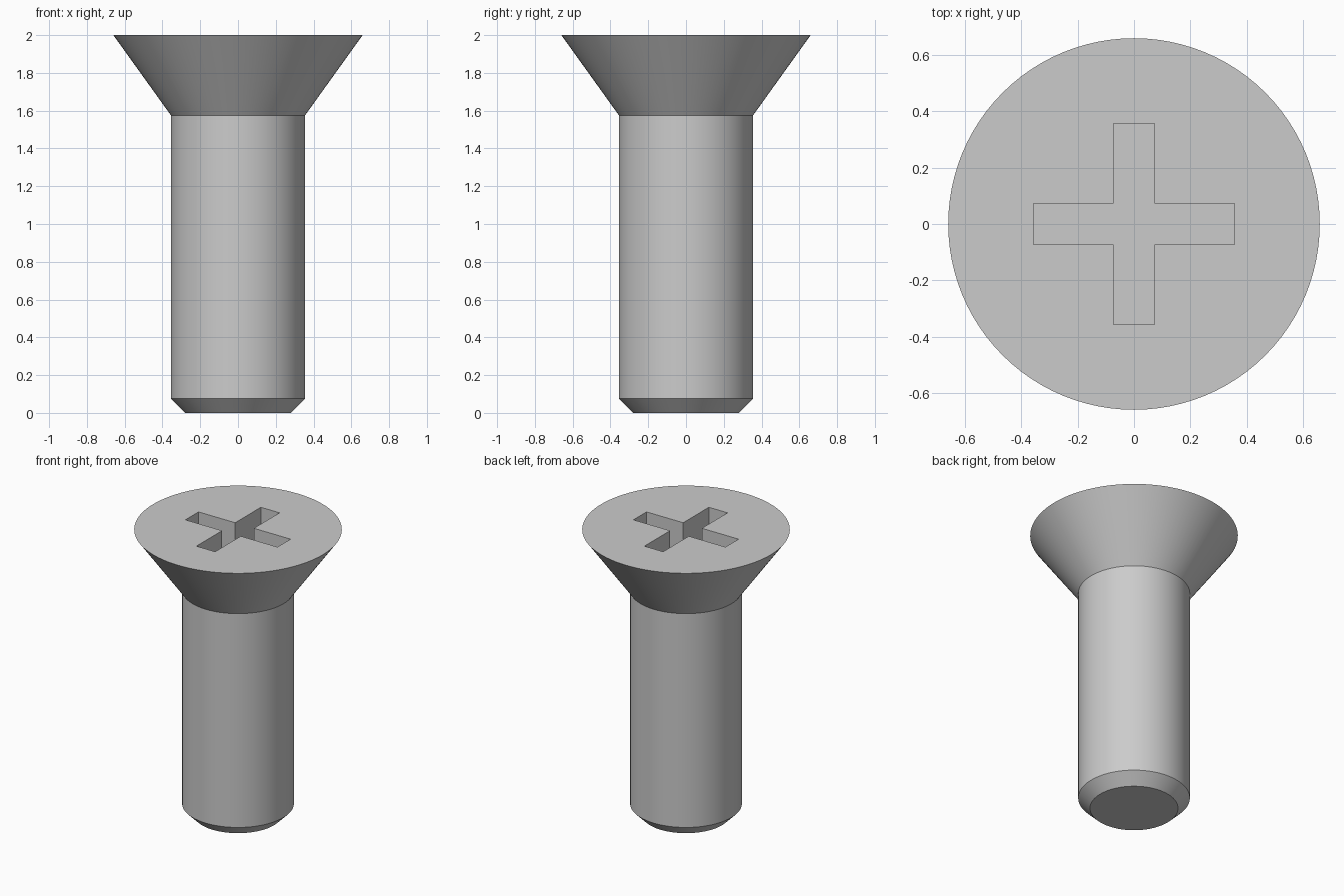
import bpy, bmesh, math

cube = bpy.data.objects.get("Cube")
if cube:
    bpy.data.objects.remove(cube, do_unlink=True)

SIDES = 96
HEAD_R, SHAFT_R, TIP_R = 0.66, 0.355, 0.28
TOP, NECK, CHAMFER = 2.0, 1.575, 0.075
SLOT_LEN, SLOT_HALF, SLOT_DEPTH = 0.357, 0.0725, 0.22

steel = bpy.data.materials.new("grey_steel")
steel.use_nodes = True
colour = (0.6, 0.6, 0.6, 1)
steel.diffuse_color = colour
steel.node_tree.nodes["Principled BSDF"].inputs["Base Color"].default_value = colour


def make_object(name, bm):
    bmesh.ops.recalc_face_normals(bm, faces=bm.faces)
    mesh = bpy.data.meshes.new(name)
    bm.to_mesh(mesh)
    bm.free()
    mesh.materials.append(steel)
    obj = bpy.data.objects.new(name, mesh)
    bpy.context.collection.objects.link(obj)
    return obj


# Screw body: rings joined from the chamfered tip up to the countersunk head
bm = bmesh.new()
rings = []
for r, z in [(TIP_R, 0), (SHAFT_R, CHAMFER), (SHAFT_R, NECK), (HEAD_R, TOP)]:
    angles = [math.tau * i / SIDES for i in range(SIDES)]
    rings.append([bm.verts.new((r * math.cos(a), r * math.sin(a), z)) for a in angles])
for low, high in zip(rings, rings[1:]):
    for i in range(SIDES):
        j = (i + 1) % SIDES
        bm.faces.new((low[i], low[j], high[j], high[i]))
bm.faces.new(rings[0])
bm.faces.new(rings[-1])
screw = make_object("countersunk_screw", bm)

# Cross-shaped cutter: one arm outline repeated by quarter turns, then extruded
bm = bmesh.new()
outline = []
for k in range(4):
    c, s = round(math.cos(k * math.pi / 2)), round(math.sin(k * math.pi / 2))
    for x, y in [(SLOT_LEN, -SLOT_HALF), (SLOT_LEN, SLOT_HALF), (SLOT_HALF, SLOT_HALF)]:
        outline.append(bm.verts.new((x * c - y * s, x * s + y * c, TOP - SLOT_DEPTH)))
floor = bm.faces.new(outline)
lifted = bmesh.ops.extrude_face_region(bm, geom=[floor], use_keep_orig=True)["geom"]
bmesh.ops.translate(bm, vec=(0, 0, SLOT_DEPTH + 0.1),
                    verts=[v for v in lifted if isinstance(v, bmesh.types.BMVert)])
cutter = make_object("slot_cutter", bm)
cutter.hide_render = True

# Cut the drive slot into the head
cut = screw.modifiers.new("drive_slot", 'BOOLEAN')
cut.operation = 'DIFFERENCE'
cut.solver = 'EXACT'
cut.object = cutter
bpy.ops.object.select_all(action='DESELECT')
screw.select_set(True)
bpy.context.view_layer.objects.active = screw
bpy.ops.object.modifier_apply(modifier=cut.name)
bpy.data.objects.remove(cutter, do_unlink=True)

# Smooth round sides with crisp rims
bpy.ops.object.shade_smooth_by_angle(angle=math.radians(25))
